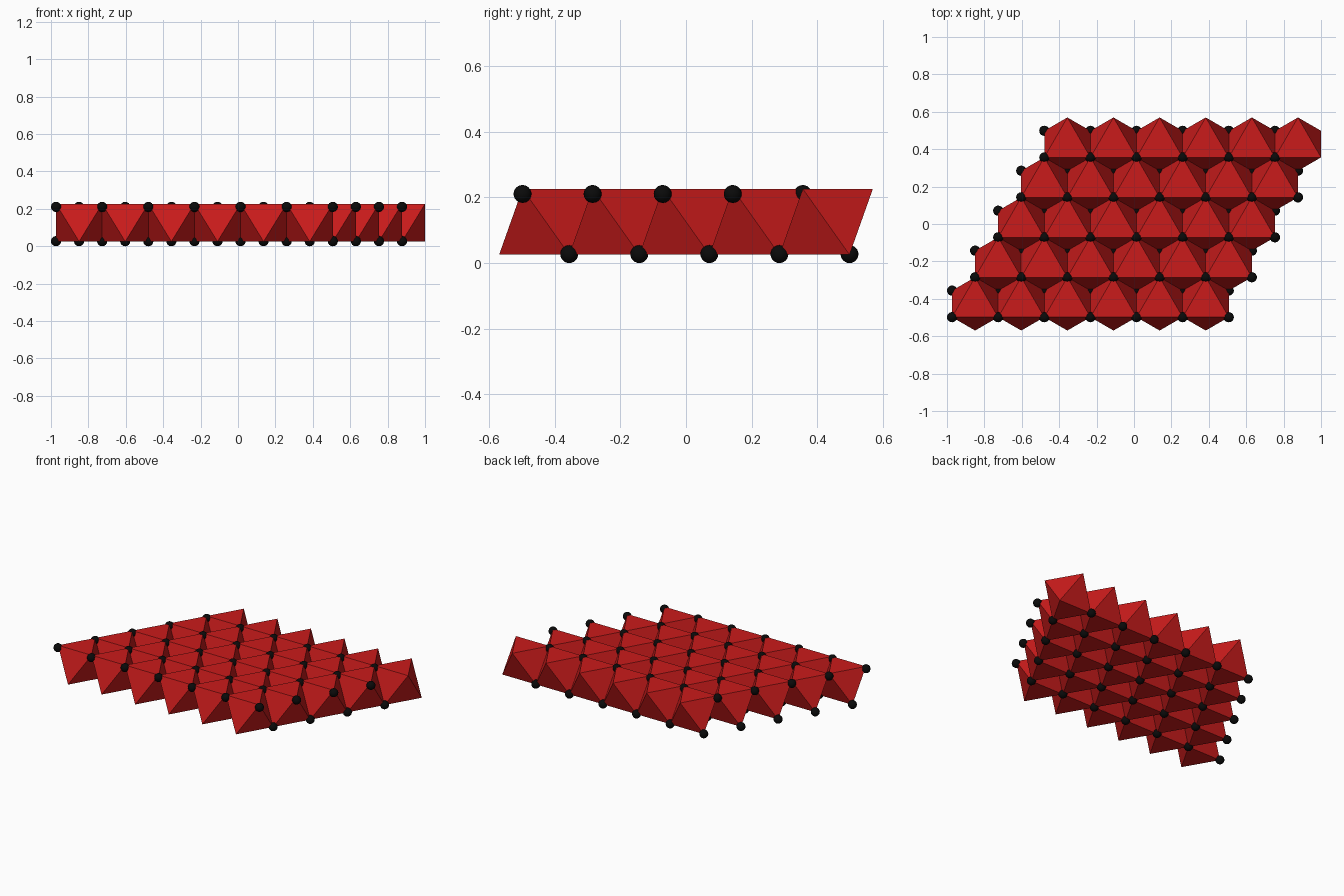
import bpy, bmesh, math
from mathutils import Matrix, Vector

if "Cube" in bpy.data.objects:
    bpy.data.objects.remove(bpy.data.objects["Cube"])

A = 0.2466                  # octahedron edge / lattice spacing
R = A / math.sqrt(3)        # circumradius of its triangles
STEP = A * math.sqrt(3) / 2 # row spacing
BALL = 0.0272
Z0, Z1 = 0.0255, 0.2262     # lower and upper octahedron faces
BALL_TOP = 0.2105
COLS, ROWS = 6, 5
LEFT = 1 - (COLS + (ROWS - 1) / 2) * A   # left edge of the first row


def material(name, color):
    m = bpy.data.materials.new(name)
    m.diffuse_color = (*color, 1)
    m.use_nodes = True
    m.node_tree.nodes["Principled BSDF"].inputs["Base Color"].default_value = m.diffuse_color
    return m


def finish(bm, name, mat):
    mesh = bpy.data.meshes.new(name)
    bm.to_mesh(mesh)
    bm.free()
    mesh.materials.append(mat)
    bpy.context.collection.objects.link(bpy.data.objects.new(name, mesh))


def add_octahedron(bm, cx, cy):
    def ring(start, z):
        return [bm.verts.new((cx + R * math.cos(math.radians(start + 120 * k)),
                              cy + R * math.sin(math.radians(start + 120 * k)), z))
                for k in range(3)]
    top, low = ring(90, Z1), ring(150, Z0)   # lower triangle is turned by 60 degrees
    bm.faces.new(top)
    bm.faces.new(low[::-1])
    for k in range(3):
        n = (k + 1) % 3
        bm.faces.new((top[k], low[k], top[n]))
        bm.faces.new((low[k], low[n], top[n]))


def add_ball(bm, x, y, z):
    bmesh.ops.create_uvsphere(bm, u_segments=20, v_segments=12, radius=BALL,
                              matrix=Matrix.Translation(Vector((x, y, z))))


red = material("red", (0.59, 0.011, 0.011))
black = material("black", (0.003, 0.003, 0.003))

# Skewed sheet of edge-sharing octahedra
sheet = bmesh.new()
balls = bmesh.new()
for row in range(ROWS):
    x0 = LEFT + row * A / 2
    cy = (row - (ROWS - 1) / 2) * STEP
    for col in range(COLS):
        add_octahedron(sheet, x0 + (col + 0.5) * A, cy)
    # Corner atoms; the last row has no closing pair on the right
    for col in range(COLS + (row < ROWS - 1)):
        add_ball(balls, x0 + col * A, cy - R / 2, BALL_TOP)
        add_ball(balls, x0 + col * A, cy + R / 2, BALL)
bmesh.ops.recalc_face_normals(sheet, faces=sheet.faces)
for f in balls.faces:
    f.smooth = True
finish(sheet, "octahedra_sheet", red)
finish(balls, "corner_balls", black)
